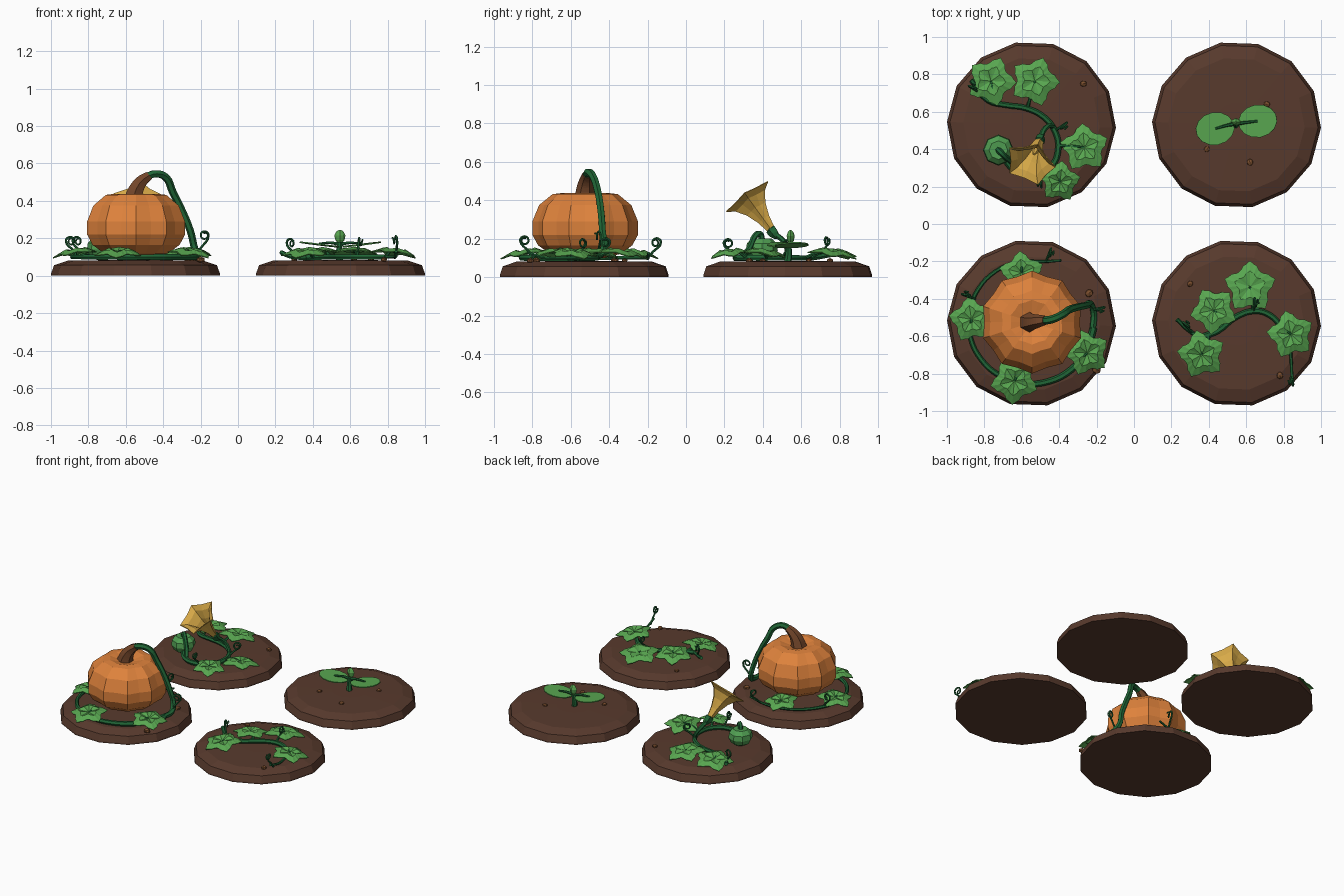
import bpy, bmesh, random
from math import sin, cos, pi, tau, radians
from mathutils import Vector, Matrix

random.seed(4)
cube = bpy.data.objects.get("Cube")
if cube:
    bpy.data.objects.remove(cube)


def material(name, rgb):
    """Flat material from 0-255 display values."""
    lin = [((c / 255 + 0.055) / 1.055) ** 2.4 for c in rgb] + [1]
    m = bpy.data.materials.new(name)
    m.use_nodes = True
    m.diffuse_color = lin
    bsdf = m.node_tree.nodes["Principled BSDF"]
    bsdf.inputs["Base Color"].default_value = lin
    bsdf.inputs["Roughness"].default_value = 0.9
    return m


SOIL = material("soil brown", (88, 58, 45))
STONE = material("pebble brown", (122, 78, 45))
ORANGE = material("pumpkin orange", (222, 130, 60))
WOOD = material("stalk brown", (115, 70, 42))
VINE = material("vine green", (32, 102, 54))
LEAF = material("leaf green", (88, 166, 80))
FRUIT = material("young fruit green", (80, 158, 82))
PETAL = material("petal yellow", (216, 170, 72))


def link(name, mesh, mat):
    if not mesh.materials:
        mesh.materials.append(mat)
    ob = bpy.data.objects.new(name, mesh)
    bpy.context.collection.objects.link(ob)
    return ob


def finish(name, bm, mat):
    bmesh.ops.recalc_face_normals(bm, faces=bm.faces)
    mesh = bpy.data.meshes.new(name)
    bm.to_mesh(mesh)
    bm.free()
    return link(name, mesh, mat)


def lathe(name, profile, sides, mat, matrix, dent=1.0, close=True):
    """Spin (radius, height) pairs; every second column is scaled by dent."""
    bm = bmesh.new()
    rings = []
    for r, z in profile:
        ring = []
        for i in range(sides):
            k = r * (dent if i % 2 else 1)
            a = tau * i / sides
            ring.append(bm.verts.new((k * cos(a), k * sin(a), z)))
        rings.append(ring)
    for a, b in zip(rings, rings[1:]):
        for i in range(sides):
            j = (i + 1) % sides
            bm.faces.new((a[i], a[j], b[j], b[i]))
    if close:
        bm.faces.new(rings[0])
        bm.faces.new(rings[-1])
    bm.transform(matrix)
    return finish(name, bm, mat)


def tube(name, points, r0, r1, mat=VINE):
    """Tapered faceted tube through the points, stored as a mesh."""
    cu = bpy.data.curves.new(name, "CURVE")
    cu.dimensions = "3D"
    cu.bevel_depth = 1
    cu.bevel_resolution = 1
    cu.resolution_u = 4
    cu.use_fill_caps = True
    sp = cu.splines.new("BEZIER")
    sp.bezier_points.add(len(points) - 1)
    sp.use_smooth = False
    for i, (bp, p) in enumerate(zip(sp.bezier_points, points)):
        bp.co = p
        bp.handle_left_type = bp.handle_right_type = "AUTO"
        bp.radius = r0 + (r1 - r0) * i / (len(points) - 1)
    tmp = bpy.data.objects.new(name + "_path", cu)
    bpy.context.collection.objects.link(tmp)
    dg = bpy.context.evaluated_depsgraph_get()
    mesh = bpy.data.meshes.new_from_object(tmp.evaluated_get(dg))
    bpy.data.objects.remove(tmp)
    return link(name, mesh, mat)


def leaf(name, x, y, heading, size=0.135, z=0.135, tilt=8, root=None):
    """Five-lobed toothed leaf, creased along its veins, with a stalk."""
    bm = bmesh.new()
    steps = 8
    hub = bm.verts.new((0, 0, -0.006))
    inner, rim = [], []
    for i in range(5 * steps):
        a = tau * i / (5 * steps)
        lobe = abs((i % steps) / steps - 0.5) * 2
        r = size * (0.70 + 0.31 * lobe ** 1.1 - (0.035 if i % 2 else 0))
        rim.append(bm.verts.new((r * cos(a), r * sin(a), -0.008 - 0.012 * lobe)))
        inner.append(bm.verts.new((r * 0.6 * cos(a), r * 0.6 * sin(a), 0.012 - 0.01 * lobe)))
    for i in range(len(rim)):
        j = (i + 1) % len(rim)
        bm.faces.new((hub, inner[i], inner[j]))
        bm.faces.new((inner[i], rim[i], rim[j], inner[j]))
    bm.transform(Matrix.Translation((x, y, z)) @ Matrix.Rotation(radians(heading), 4, "Z")
                 @ Matrix.Rotation(radians(tilt), 4, "Y"))
    ob = finish(name, bm, LEAF)
    mod = ob.modifiers.new("thickness", "SOLIDIFY")
    mod.thickness = 0.006
    if root:
        mid = ((x + root[0]) / 2, (y + root[1]) / 2, z - 0.005)
        tube(name + "_stalk", [(*root, 0.1), mid, (x, y, z - 0.008)], 0.01, 0.007)


def tendril(name, x, y, heading, height=0.1, turns=1.6):
    """Thin shoot that rises and curls into a loop."""
    d = Vector((cos(heading), sin(heading), 0))
    up = Vector((0, 0, 1))
    base = Vector((x, y, 0.1))
    top = base + d * 0.05 + up * height
    pts = [base, base + d * 0.03 + up * height * 0.4]
    n = int(turns * 6)
    side = d.cross(up)
    for i in range(n):
        a = tau * i / 6
        r = 0.024 * (1 - 0.5 * i / n)
        pts.append(top + d * r * cos(a) + up * r * sin(a) + side * 0.003 * i)
    tube(name, pts, 0.007, 0.004)


# Soil beds
bed = [(0.452, 0), (0.452, 0.01), (0.436, 0.056), (0.365, 0.08), (0.12, 0.084)]
for name, x, y in (("pumpkin", -1, -1), ("vine", 1, -1), ("flower", -1, 1), ("sprout", 1, 1)):
    lathe(name + "_soil_bed", bed, 14, SOIL, Matrix.Translation((x * 0.548, y * 0.53, 0))
          @ Matrix.Rotation(radians(-2), 4, "Z") @ Matrix.Diagonal((1, 0.99, 1, 1)))

# Pebbles
spots = [(-.27, .75), (.39, .4), (.62, .33), (.71, .64), (.3, -.32), (.78, -.81), (-.2, -.78), (-.24, -.37)]
for i, (x, y) in enumerate(spots):
    bm = bmesh.new()
    bmesh.ops.create_icosphere(bm, subdivisions=1, radius=random.uniform(0.018, 0.026))
    bm.transform(Matrix.Translation((x, y, 0.085)) @ Matrix.Rotation(i, 4, "Z")
                 @ Matrix.Diagonal((1, 0.9, 0.7, 1)))
    finish("pebble_%d" % (i + 1), bm, STONE)

# Ripe pumpkin
body = [(.1, .1), (.18, .12), (.245, .165), (.275, .22), (.275, .29), (.24, .375), (.17, .432), (.12, .438), (.04, .415)]
lathe("pumpkin_body", body, 20, ORANGE, Matrix.Translation((-.545, -.525, 0))
      @ Matrix.Rotation(radians(18), 4, "Z"), dent=0.93)
tube("pumpkin_stalk", [(-.56, -.525, .41), (-.545, -.525, .46), (-.515, -.52, .505), (-.475, -.515, .535)],
     0.056, 0.026, WOOD)
tube("pumpkin_hanging_vine", [(-.49, -.517, .53), (-.44, -.51, .545), (-.385, -.485, .525), (-.35, -.46, .45),
     (-.305, -.445, .36), (-.255, -.435, .24), (-.23, -.43, .14), (-.215, -.47, .105), (-.22, -.56, .1)], 0.022, 0.018)
ring = []
for i in range(13):
    a = radians(-5 - i * 23)
    ring.append((-.55 + 0.335 * cos(a), -.525 + 0.33 * sin(a), 0.1))
ring.append((-.39, -.195, .125))
tube("pumpkin_ground_vine", ring, 0.02, 0.007)
leaf("pumpkin_leaf_left", -.25, -.69, -40, 0.125, root=(-.29, -.72))
leaf("pumpkin_leaf_front", -.64, -.84, -95, 0.13, root=(-.62, -.8))
leaf("pumpkin_leaf_right", -.87, -.51, 170, 0.125, root=(-.87, -.54))
leaf("pumpkin_leaf_back", -.6, -.26, 95, 0.12, root=(-.6, -.22))
tendril("pumpkin_tendril_left", -.23, -.46, 0.2, 0.115)
tendril("pumpkin_tendril_right", -.85, -.4, 2.8, 0.085)
tendril("pumpkin_tendril_back", -.47, -.2, 1.2, 0.08)

# Leafy vine
tube("leafy_vine", [(.23, -.51, .125), (.29, -.565, .1), (.36, -.605, .095), (.45, -.57, .1), (.54, -.5, .1),
     (.65, -.465, .1), (.73, -.49, .1), (.79, -.55, .1), (.83, -.64, .1), (.84, -.73, .1), (.845, -.83, .13)], 0.012, 0.008)
tube("leafy_vine_thick_middle", [(.36, -.605, .095), (.45, -.57, .1), (.54, -.5, .1), (.65, -.465, .1),
     (.73, -.49, .1), (.79, -.55, .1)], 0.017, 0.015)
leaf("vine_leaf_back", .62, -.335, 90, 0.142, root=(.64, -.47))
leaf("vine_leaf_middle", .425, -.46, 120, 0.128, root=(.5, -.53))
leaf("vine_leaf_front", .36, -.7, -115, 0.132, root=(.4, -.6))
leaf("vine_leaf_left", .84, -.59, 30, 0.13, root=(.79, -.55))
tendril("vine_tendril_front", .845, -.79, -1.5, 0.09)
tendril("vine_tendril_right", .31, -.58, 2.3, 0.075)
tendril("vine_tendril_back", .64, -.47, 1.5, 0.08)

# Flowering vine
tube("flowering_vine", [(-.87, .77, .12), (-.78, .66, .1), (-.68, .635, .1), (-.58, .62, .1), (-.48, .57, .1),
     (-.42, .49, .1), (-.405, .4, .1), (-.44, .31, .1), (-.53, .26, .1), (-.64, .29, .1), (-.7, .36, .11)], 0.014, 0.018)
leaf("flower_leaf_far", -.765, .765, 140, 0.135, root=(-.74, .65))
leaf("flower_leaf_back", -.53, .765, 70, 0.135, root=(-.57, .62))
leaf("flower_leaf_left", -.265, .41, 95, 0.132, root=(-.4, .42))
leaf("flower_leaf_front", -.395, .225, -60, 0.112, root=(-.43, .32))
tendril("flower_tendril_back", -.82, .7, 2.6, 0.085)
tendril("flower_tendril_left", -.42, .5, 0.6, 0.07)
tendril("flower_tendril_front", -.5, .27, -1.5, 0.075)

# Trumpet flower on its stem
base, mouth = Vector((-.5, .46, .225)), Vector((-.555, .325, .41))
axis = mouth - base
aim = Matrix.Translation(base) @ axis.to_track_quat("Z", "Y").to_matrix().to_4x4()
length = axis.length
bell = [(.018, 0), (.024, .15), (.036, .4), (.062, .68), (.1, .9), (.142, 1.0)]
trumpet = lathe("flower_trumpet", [(r, t * length) for r, t in bell], 10, PETAL,
                aim @ Matrix.Rotation(radians(18), 4, "Z"), dent=0.76, close=False)
wall = trumpet.modifiers.new("thickness", "SOLIDIFY")
wall.thickness = 0.005
lathe("flower_throat", [(.012, .02), (.02, .12), (.008, .15)], 6, PETAL, aim)
lathe("flower_cup", [(.014, -.025), (.027, .0), (.03, .03), (.02, .035)], 10, VINE, aim, dent=0.8)
tube("flower_stem", [(-.43, .52, .1), (-.455, .525, .15), (-.48, .505, .19), (-.5, .46, .225)], 0.012, 0.015)

# Young green fruit
young = [(.03, .085), (.066, .105), (.083, .14), (.078, .175), (.05, .202), (.02, .2)]
lathe("young_fruit", young, 16, FRUIT, Matrix.Translation((-.725, .395, 0)), dent=0.92)
tube("young_fruit_stalk", [(-.725, .395, .195), (-.715, .385, .225), (-.69, .36, .215), (-.655, .33, .15),
     (-.62, .28, .1)], 0.017, 0.014)

# Sprout with two seed leaves and a bud
tube("sprout_stem", [(.545, .53, .075), (.54, .535, .12), (.545, .535, .18)], 0.02, 0.014)
for name, x, y, side in (("right", .435, .51, -1), ("left", .66, .55, 1)):
    bm = bmesh.new()
    bmesh.ops.create_circle(bm, cap_tris=True, cap_ends=True, radius=1, segments=14)
    bmesh.ops.inset_region(bm, faces=bm.faces[:], thickness=0.35, depth=-0.1)
    bm.transform(Matrix.Translation((x, y, .18)) @ Matrix.Rotation(0.18, 4, "Z")
                 @ Matrix.Rotation(radians(-7 * side), 4, "Y") @ Matrix.Diagonal((.105, .088, .1, 1)))
    seed_leaf = finish("seed_leaf_" + name, bm, LEAF)
    mod = seed_leaf.modifiers.new("thickness", "SOLIDIFY")
    mod.thickness = 0.007
    tube("seed_leaf_stalk_" + name, [(.545, .535, .165), (.545 + side * .04, .535 + side * .006, .175),
         (x, y, .172)], 0.011, 0.006)
lathe("sprout_bud", [(.008, .17), (.024, .19), (.03, .215), (.02, .235), (.006, .245)], 8, LEAF,
      Matrix.Translation((.545, .545, 0)) @ Matrix.Diagonal((1, 0.7, 1, 1)), dent=0.85)
